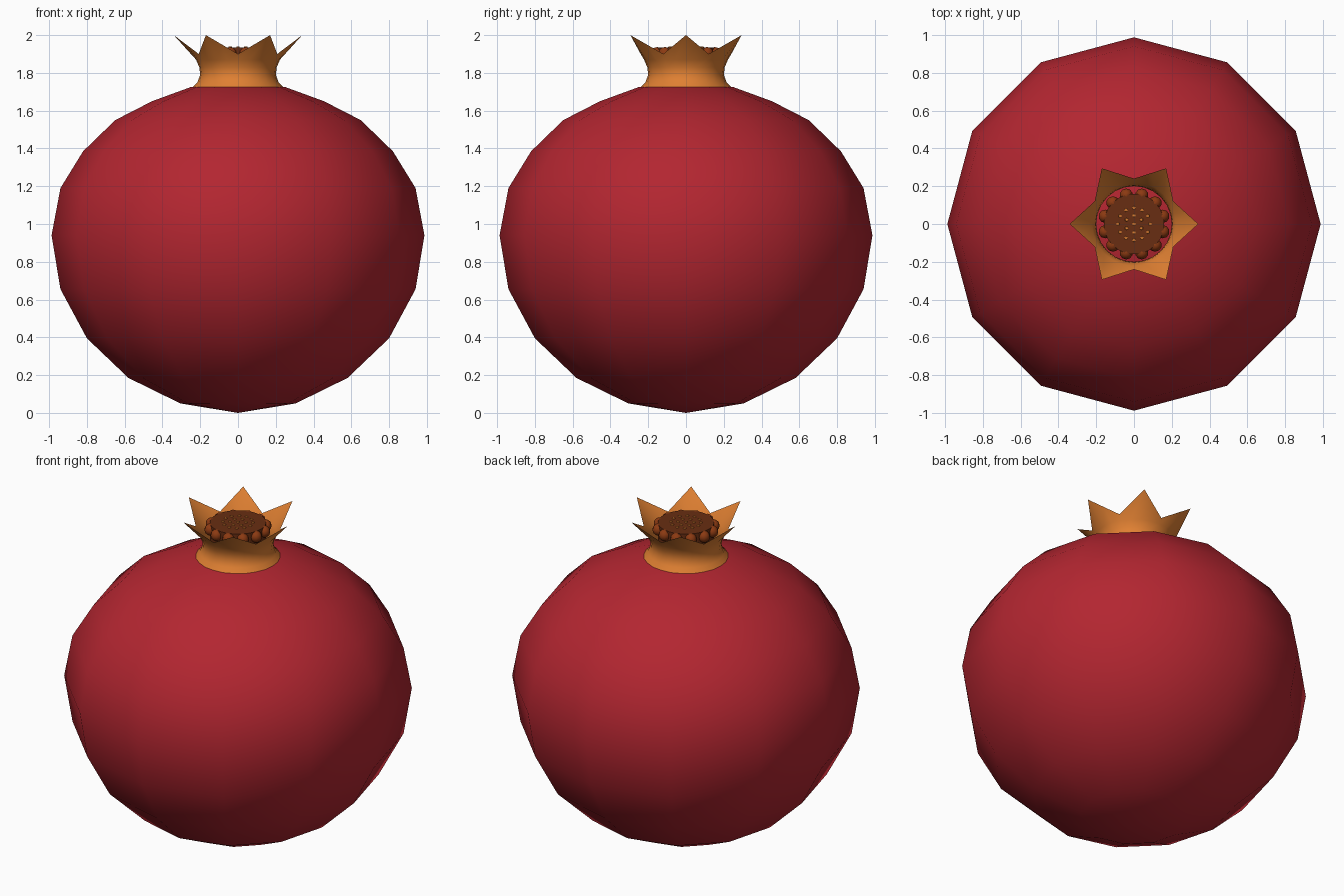
import bpy, bmesh
from math import sin, cos, pi

if "Cube" in bpy.data.objects:
    bpy.data.objects.remove(bpy.data.objects["Cube"])


def material(name, rgb):
    m = bpy.data.materials.new(name)
    m.diffuse_color = (*rgb, 1)
    m.use_nodes = True
    m.node_tree.nodes["Principled BSDF"].inputs["Base Color"].default_value = m.diffuse_color
    return m


RED = material("red skin", (0.45, 0.019, 0.030))
ORANGE = material("orange crown", (0.74, 0.215, 0.032))
BROWN = material("brown stamen", (0.26, 0.042, 0.006))
DARK = material("dark brown centre", (0.14, 0.027, 0.006))


def finish(bm, name, mat, recalc=True):
    if recalc:
        bmesh.ops.recalc_face_normals(bm, faces=bm.faces)
    for f in bm.faces:
        f.smooth = True
    me = bpy.data.meshes.new(name)
    bm.to_mesh(me)
    bm.free()
    me.materials.append(mat)
    ob = bpy.data.objects.new(name, me)
    bpy.context.collection.objects.link(ob)
    return ob


def bridge(bm, rings):
    for lo, hi in zip(rings, rings[1:]):
        n = len(lo)
        for i in range(n):
            j = (i + 1) % n
            bm.faces.new((lo[i], lo[j], hi[j], hi[i]))


def circle(bm, r, z, n):
    return [bm.verts.new((r * cos(2 * pi * i / n), r * sin(2 * pi * i / n), z)) for i in range(n)]


def lathe(name, profile, n, mat):
    """Closed turned shape: poles at both ends of the profile."""
    bm = bmesh.new()
    rings = [circle(bm, r, z, n) for r, z in profile[1:-1]]
    bridge(bm, rings)
    for ring, (_, z) in ((rings[0], profile[0]), (rings[-1], profile[-1])):
        pole = bm.verts.new((0, 0, z))
        for i in range(n):
            bm.faces.new((ring[i], ring[(i + 1) % n], pole))
    return finish(bm, name, mat)


# Twelve-sided round fruit
lathe("fruit_body", [(0, 0), (0.305, 0.05), (0.58, 0.185), (0.80, 0.395), (0.94, 0.655),
                     (0.987, 0.94), (0.94, 1.19), (0.82, 1.385), (0.65, 1.55),
                     (0.455, 1.65), (0.25, 1.725), (0, 1.74)], 12, RED)

# Crown: flared neck ending in six pointed sepals
bm = bmesh.new()
N = 24
rings = [circle(bm, r, z, N) for r, z in
         [(0.265, 1.69), (0.245, 1.72), (0.215, 1.75), (0.20, 1.79), (0.205, 1.83), (0.222, 1.87)]]
corners = []
for k in range(12):
    r, z = (0.34, 2.0) if k % 2 == 0 else (0.24, 1.9)
    corners.append((r * cos(pi * k / 6), r * sin(pi * k / 6), z))
rim = []
for k in range(12):
    a, b = corners[k], corners[(k + 1) % 12]
    rim += [bm.verts.new(a), bm.verts.new([(p + q) / 2 for p, q in zip(a, b)])]
rings.append(rim)
bridge(bm, rings)
finish(bm, "crown", ORANGE, recalc=False)

# Ring of stamen blobs inside the crown
bm = bmesh.new()
for k in range(12):
    a = pi * k / 6 + pi / 12
    new = bmesh.ops.create_uvsphere(bm, u_segments=10, v_segments=6, radius=0.035)["verts"]
    bmesh.ops.translate(bm, verts=new, vec=(0.158 * cos(a), 0.158 * sin(a), 1.902))
finish(bm, "stamen_ring", BROWN)

# Dark centre plug
plug = lathe("crown_centre", [(0, 1.78), (0.16, 1.78), (0.16, 1.935), (0, 1.935)], 24, DARK)
for p in plug.data.polygons:
    p.use_smooth = False

# Small pollen specks on the centre
bm = bmesh.new()
for count, radius in ((1, 0), (6, 0.045), (12, 0.085)):
    for k in range(count):
        a = 2 * pi * k / count + pi / 6
        new = bmesh.ops.create_cone(bm, cap_ends=True, segments=6, radius1=0.010,
                                    radius2=0.008, depth=0.006)["verts"]
        bmesh.ops.translate(bm, verts=new, vec=(radius * cos(a), radius * sin(a), 1.937))
specks = finish(bm, "pollen_specks", ORANGE)
for p in specks.data.polygons:
    p.use_smooth = False
